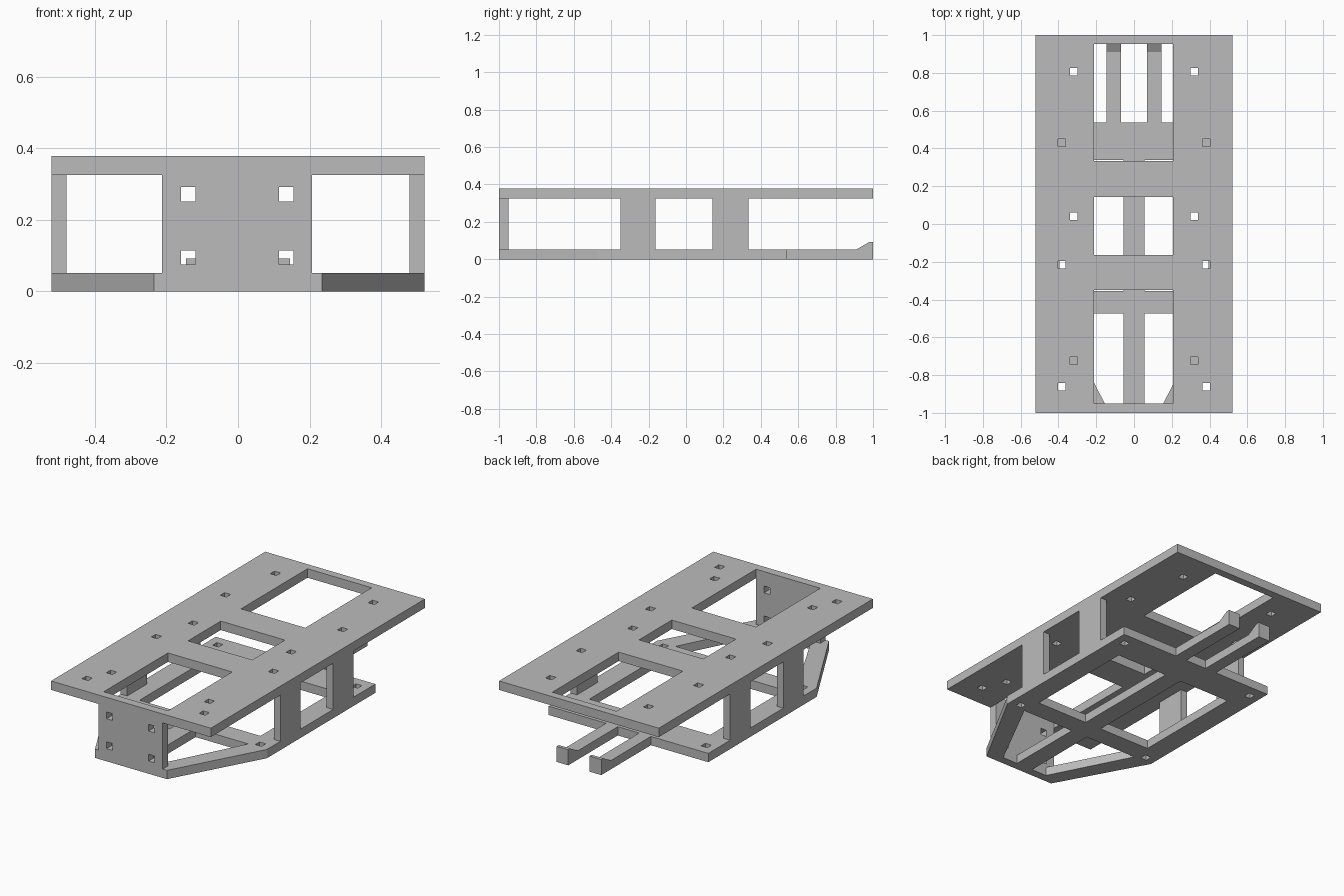
import bpy, bmesh
from mathutils import Matrix

old = bpy.data.objects.get("Cube")
if old:
    bpy.data.objects.remove(old, do_unlink=True)

GREY = (0.5, 0.5, 0.5, 1.0)
grey = bpy.data.materials.new("plain grey")
grey.use_nodes = True
grey.diffuse_color = GREY
for node in grey.node_tree.nodes:
    if node.type == 'BSDF_PRINCIPLED':
        node.inputs["Base Color"].default_value = GREY

# Drawing planes: (u, v, extrusion) mapped to model axes
FLAT = Matrix.Identity(4)
FRONT = Matrix(((1, 0, 0, 0), (0, 0, -1, 0), (0, 1, 0, 0), (0, 0, 0, 1)))
SIDE = Matrix(((0, 0, 1, 0), (1, 0, 0, 0), (0, 1, 0, 0), (0, 0, 0, 1)))


def rect(u0, u1, v0, v1):
    return [(u0, v0), (u1, v0), (u1, v1), (u0, v1)]


def square(u, v, half=0.02):
    return rect(u - half, u + half, v - half, v + half)


def mirrored(outline):
    return [(-u, v) for u, v in reversed(outline)]


def panel(name, loops, low, high, plane=FLAT):
    """Extrude an outline with holes between two levels of the plane's normal."""
    curve = bpy.data.curves.new(name, 'CURVE')
    curve.dimensions = '2D'
    curve.fill_mode = 'BOTH'
    curve.extrude = (high - low) / 2
    for loop in loops:
        spline = curve.splines.new('POLY')
        spline.points.add(len(loop) - 1)
        for point, (u, v) in zip(spline.points, loop):
            point.co = (u, v, 0, 1)
        spline.use_cyclic_u = True
    helper = bpy.data.objects.new(name + "_outline", curve)
    bpy.context.collection.objects.link(helper)
    graph = bpy.context.evaluated_depsgraph_get()
    mesh = bpy.data.meshes.new_from_object(helper.evaluated_get(graph))
    bpy.data.objects.remove(helper, do_unlink=True)
    mesh.transform(plane @ Matrix.Translation((0, 0, (low + high) / 2)))
    bm = bmesh.new()
    bm.from_mesh(mesh)
    bmesh.ops.remove_doubles(bm, verts=bm.verts, dist=0.0005)
    bmesh.ops.recalc_face_normals(bm, faces=bm.faces)
    for face in bm.faces:
        face.smooth = False
    bm.to_mesh(mesh)
    bm.free()
    mesh.name = name
    mesh.materials.clear()
    mesh.materials.append(grey)
    obj = bpy.data.objects.new(name, mesh)
    bpy.context.collection.objects.link(obj)
    return obj


W = 0.522             # half width of the plates
FLOOR = 0.052         # top of the lower plate
DECK = 0.325          # underside of the upper plate
TOP = 0.378
LEFT, RIGHT = -0.213, 0.207

# Upper plate with three windows and mounting holes
deck = [rect(-W, W, -1, 1)]
for y0, y1 in ((-0.95, -0.35), (-0.163, 0.143), (0.333, 0.953)):
    deck.append(rect(LEFT, RIGHT, y0, y1))
for x, y in ((0.32, 0.807), (0.383, 0.43), (0.32, 0.04),
             (0.383, -0.215), (0.32, -0.725), (0.383, -0.862)):
    deck += [square(x, y), square(-x, y)]
panel("upper_plate", deck, DECK, TOP)

# Lower plate with tapered nose, central spine and four openings
nose = [(-0.235, -1), (0.235, -1), (W, -0.475), (W, 0.537), (-W, 0.537), (-W, -0.475)]
floor = [nose]
for hole in ([(0.055, -0.95), (0.155, -0.95), (0.4, -0.475), (0.055, -0.475)],
             rect(0.055, 0.395, -0.355, 0.338),
             square(0.455, 0.46), square(0.455, -0.44)):
    floor += [hole, mirrored(hole)]
panel("lower_plate", floor, 0, FLOOR)

# Front wall with four square holes
wall = [rect(LEFT, RIGHT, FLOOR, DECK)]
for z in (0.272, 0.095):
    wall += [square(-0.139, z), square(0.135, z)]
panel("front_wall", wall, 0.95, 1, FRONT)

# Side posts and rear hooked arms on both sides
arm = [(0.537, 0), (1, 0), (1, 0.092), (0.98, 0.092), (0.91, FLOOR), (0.537, FLOOR)]
for side, sign in (("left", 1), ("right", -1)):
    for place, y0, y1 in (("front", -0.35, -0.163), ("rear", 0.143, 0.333)):
        low, high = sorted((sign * 0.48, sign * W))
        panel(f"{side}_{place}_post", [rect(y0, y1, FLOOR, DECK)], low, high, SIDE)
    low, high = sorted((sign * 0.07, sign * 0.146))
    panel(f"{side}_hook_arm", [arm], low, high, SIDE)
